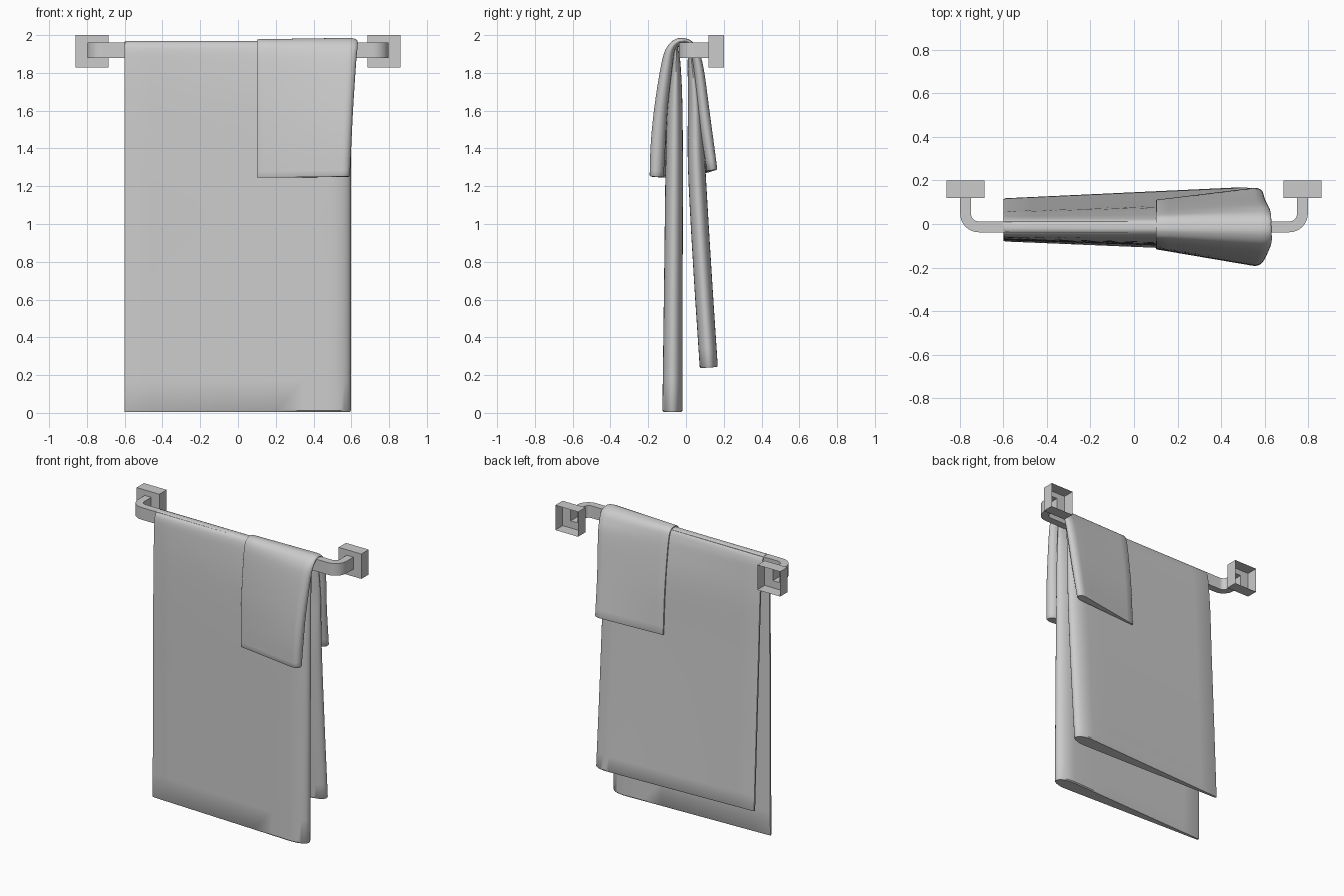
import bpy, bmesh, math
from mathutils import Vector

if "Cube" in bpy.data.objects:
    bpy.data.objects.remove(bpy.data.objects["Cube"])


def loft(name, rings, cap=False, angle=40):
    """Skin a list of closed rings into one smooth object."""
    bm = bmesh.new()
    loops = [[bm.verts.new(p) for p in ring] for ring in rings]
    n = len(loops[0])
    for a, b in zip(loops, loops[1:]):
        for i in range(n):
            j = (i + 1) % n
            bm.faces.new((a[i], a[j], b[j], b[i]))
    if cap:  # strip of quads between the two layers
        m = n // 2
        for lp in (loops[0], loops[-1]):
            for i in range(m):
                quad = [lp[i], lp[i + 1], lp[n - 2 - i], lp[n - 1 - i]]
                bm.faces.new(list(dict.fromkeys(quad))) if len(set(quad)) > 2 else None
    bmesh.ops.recalc_face_normals(bm, faces=bm.faces)
    me = bpy.data.meshes.new(name)
    bm.to_mesh(me)
    bm.free()
    ob = bpy.data.objects.new(name, me)
    bpy.context.collection.objects.link(ob)
    bpy.ops.object.select_all(action='DESELECT')
    ob.select_set(True)
    bpy.context.view_layer.objects.active = ob
    bpy.ops.object.shade_smooth_by_angle(angle=math.radians(angle))
    return ob


def spline(rows, steps=5):
    """Catmull-Rom through the rows."""
    v = [Vector(r) for r in rows]
    p = [2 * v[0] - v[1]] + v + [2 * v[-1] - v[-2]]
    out = []
    for i in range(1, len(p) - 2):
        a, b, c, d = p[i - 1:i + 3]
        for k in range(steps):
            t = k / steps
            out.append(0.5 * (2 * b + (c - a) * t + (2 * a - 5 * b + 4 * c - d) * t * t
                              + (3 * b - a - 3 * c + d) * t ** 3))
    return out + [v[-1]]


def towel(name, x_open, rows):
    """Towel folded lengthwise, draped over the bar.
    Rows: y, z, half thickness at the open edge; y, z, half thickness, x at the fold."""
    st = spline(rows)
    # slightly narrower end stations round the hems
    for i, j in ((0, 1), (-1, -2)):
        d = st[i] - st[j]
        d = d * (0.007 / abs(d[1]))
        end = st[i].copy()
        st[i] = st[i] - d
        end[2] *= 0.6
        end[5] *= 0.88
        end[6] -= 0.004
        st.insert(0, end) if i == 0 else st.append(end)
    prof = [(0.0, 0.6), (0.008, 1)] + [(0.9 * k / 8, 1) for k in range(1, 9)]
    prof += [(0.9 + 0.1 * math.sin(a), math.cos(a))
             for a in (math.pi / 2 * k / 8 for k in range(1, 8))]
    prof = prof + [(1, 0)] + [(u, -w) for u, w in reversed(prof)]
    rings = []
    for i, s in enumerate(st):
        tan = st[min(i + 1, len(st) - 1)] - st[max(i - 1, 0)]
        n0 = Vector((-tan[1], tan[0])).normalized()
        n1 = Vector((-tan[4], tan[3])).normalized()
        ring = []
        for u, w in prof:
            c = Vector((s[0], s[1])).lerp(Vector((s[3], s[4])), u)
            c += n0.lerp(n1, u).normalized() * w * (s[2] + (s[5] - s[2]) * u)
            ring.append((x_open + (s[6] - x_open) * u, c.x, c.y))
        rings.append(ring)
    return loft(name, rings, cap=True)


# Bar with bent ends
ZC, HZ, HW, AX, BY = 1.92, 0.042, 0.025, 0.773, -0.013
R = 0.06
half = [((AX, 0.12), (1, 0))]
for k in range(9):
    a = math.pi / 2 * k / 8
    d = (math.cos(a), -math.sin(a))
    half.append(((AX - R + R * d[0], BY + R + R * d[1]), d))
path = half + [((-c[0], c[1]), (-d[0], d[1])) for c, d in reversed(half)]
loft("towel_bar", [[(c[0] + d[0] * s * HW, c[1] + d[1] * s * HW, ZC + q * HZ)
                    for s, q in ((-1, -1), (1, -1), (1, 1), (-1, 1))] for c, d in path])


# Wall mounts, open at the back, with a socket for the bar
def rect(cx, y, hx, z0, z1):
    return [(cx - hx, y, z0), (cx + hx, y, z0), (cx + hx, y, z1), (cx - hx, y, z1)]


for side, label in ((-1, "left"), (1, "right")):
    loft("wall_mount_" + label, [rect(side * AX, 0.2, 0.087, 1.828, 2.0),
                                 rect(side * AX, 0.12, 0.087, 1.828, 2.0),
                                 rect(side * AX, 0.12, HW, ZC - HZ, ZC + HZ)])

# Large towel
big = [(z, y0, h0, y1, h1) for z, y0, h0, y1, h1 in (
    (0.005, -.070, .010, -.072, .058), (0.80, -.066, .010, -.066, .053),
    (1.30, -.064, .010, -.062, .050), (1.65, -.060, .010, -.058, .042),
    (1.85, -.055, .008, -.052, .025), (1.93, -.049, .007, -.049, .010),
    (1.957, -.033, .006, -.033, .008), (1.962, -.013, .006, -.013, .006),
    (1.955, .008, .006, .008, .008), (1.92, .022, .007, .022, .010),
    (1.85, .030, .008, .030, .023), (1.65, .045, .010, .048, .040),
    (1.30, .060, .010, .056, .050), (0.76, .085, .010, .087, .052),
    (0.24, .108, .010, .122, .052))]
towel("large_towel", -0.6, [(y0, z, h0, y1, z, h1, 0.597) for z, y0, h0, y1, h1 in big])

# Small towel over the large one
towel("small_towel", 0.1, [
    (-.108, 1.245, .008, -.160, 1.25, .040, .592),
    (-.106, 1.42, .008, -.152, 1.42, .042, .600),
    (-.099, 1.62, .008, -.135, 1.62, .038, .610),
    (-.080, 1.85, .007, -.102, 1.85, .032, .625),
    (-.063, 1.94, .006, -.080, 1.93, .024, .632),
    (-.036, 1.968, .006, -.045, 1.966, .017, .632),
    (-.010, 1.971, .006, -.008, 1.970, .014, .630),
    (.018, 1.962, .006, .025, 1.954, .015, .630),
    (.038, 1.93, .006, .046, 1.91, .022, .628),
    (.058, 1.82, .007, .068, 1.82, .029, .622),
    (.087, 1.56, .008, .100, 1.56, .033, .605),
    (.103, 1.27, .008, .142, 1.285, .030, .592)])
